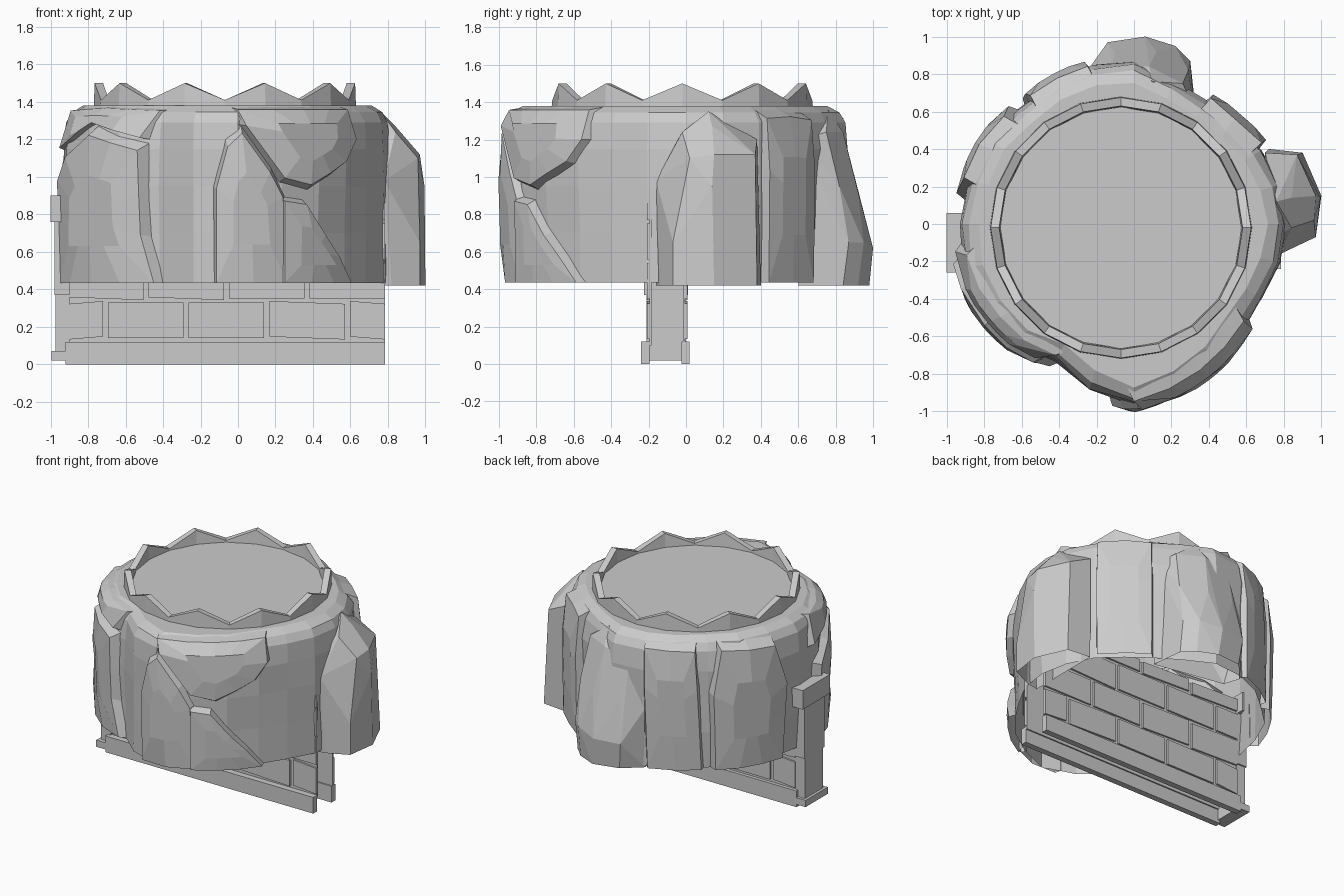
import bpy, bmesh, math, random
from mathutils import Vector

if "Cube" in bpy.data.objects:
    bpy.data.objects.remove(bpy.data.objects["Cube"])

random.seed(4)

# Body radius every 15 degrees (counter-clockwise from +x)
RAD = [.81, .80, .78, .75, .75, .78, .85, .86, .86, .86, .89, .90,
       .92, .93, .92, .89, .83, .91, .96, .90, .85, .80, .78, .80]
# Height and radius offset of each body ring
PROFILE = [(.435, .0), (.70, .005), (.95, .01), (1.15, .01), (1.29, -.005), (1.345, -.035), (1.38, -.095)]
CX, CY = -.07, -.02          # crown centre


def radius(deg, z):
    a = (deg % 360) / 15
    i = int(a)
    r = RAD[i % 24] * (1 - a + i) + RAD[(i + 1) % 24] * (a - i)
    for (z0, o0), (z1, o1) in zip(PROFILE, PROFILE[1:]):
        if z <= z1:
            t = max(0, (z - z0) / (z1 - z0))
            return r + o0 + (o1 - o0) * t
    return r + PROFILE[-1][1]


def polar(deg, z, lift=0.0):
    r = radius(deg, z) + lift
    a = math.radians(deg)
    return Vector((r * math.cos(a), r * math.sin(a), z))


def finish(name, bm, open_below=0):
    bmesh.ops.recalc_face_normals(bm, faces=bm.faces)
    # Rock pieces are hollow: drop the faces on the underside
    low = [f for f in bm.faces if all(v.co.z < open_below for v in f.verts)]
    bmesh.ops.delete(bm, geom=low, context='FACES')
    me = bpy.data.meshes.new(name)
    bm.to_mesh(me)
    bm.free()
    ob = bpy.data.objects.new(name, me)
    bpy.context.collection.objects.link(ob)
    return ob


def loft(name, rings, cap=False, cyclic=False, open_below=0):
    bm = bmesh.new()
    rows = [[bm.verts.new(p) for p in r] for r in rings]
    n = len(rows[0])
    pairs = list(zip(rows, rows[1:])) + ([(rows[-1], rows[0])] if cyclic else [])
    for a, b in pairs:
        for i in range(n):
            j = (i + 1) % n
            bm.faces.new((a[i], a[j], b[j], b[i]))
    if cap:
        bm.faces.new(rows[-1])
    return finish(name, bm, open_below)


def slab(name, poly, lift, rim=.9):
    """Raised rock plate lying on the body; poly holds (angle, height) corners."""
    pts = []
    for (a0, z0), (a1, z1) in zip(poly, poly[1:] + poly[:1]):
        n = max(1, math.ceil(abs(a1 - a0) / 15), math.ceil(abs(z1 - z0) / .4))
        pts += [(a0 + (a1 - a0) * k / n, z0 + (z1 - z0) * k / n) for k in range(n)]
    ca = sum(p[0] for p in pts) / len(pts)
    cz = sum(p[1] for p in pts) / len(pts)

    def ring(s, up):
        out = []
        for a, z in pts:
            zz = z if (z < .45 and s > .6) else cz + (z - cz) * s
            out.append(polar(ca + (a - ca) * s, zz, up))
        return out
    return loft(name, [ring(1, -.01), ring(rim, lift), ring(.45, lift + .005)], cap=True, open_below=.45)


def hull(name, pts):
    bm = bmesh.new()
    for p in pts:
        bm.verts.new(p)
    bmesh.ops.convex_hull(bm, input=bm.verts)
    bmesh.ops.dissolve_limit(bm, angle_limit=.08, verts=bm.verts, edges=bm.edges)
    return finish(name, bm, .45)


def boxes(name, spans):
    """One object made of boxes given as (x0, x1, y0, y1, z0, z1, tilt)."""
    bm = bmesh.new()
    for x0, x1, y0, y1, z0, z1, tilt in spans:
        made = bmesh.ops.create_cube(bm, size=1)['verts']
        for v in made:
            sx = v.co.x
            v.co = Vector(((x0 + x1) / 2 + sx * (x1 - x0),
                           (y0 + y1) / 2 + v.co.y * (y1 - y0),
                           (z0 + z1) / 2 + v.co.z * (z1 - z0) + sx * tilt))
    return finish(name, bm)


# Hollow rock body, open underneath
body = [[polar(15 * i, z, random.uniform(-.008, .008)) for i in range(24)] for z, o in PROFILE]
loft("rock_body", body, cap=True)

# Raised rock plates around the body
slab("front_left_plate", [(188, .435), (190, 1.0), (199, 1.14), (214, 1.27), (236, 1.18), (237, .68), (242, .435)], .05)
slab("front_left_overhang", [(186, 1.14), (199, 1.19), (214, 1.29), (236, 1.2), (242, 1.36), (215, 1.375), (188, 1.36)], .03)
slab("front_plate", [(262, .435), (262, .95), (266, 1.2), (271, 1.28), (281, 1.05), (286, .9), (288, .435)], .03)
slab("lower_front_plate", [(284, .435), (284, .9), (293, .88), (302, .70), (318, .435)], .045)
slab("front_right_overhang", [(267, 1.375), (270, 1.28), (284, .97), (295, .93), (314, 1.07), (321, 1.2), (321, 1.375)], .045)
slab("back_right_plate", [(31, .435), (31, 1.36), (46, 1.37), (60, 1.35), (60, .435)], .05)
slab("back_plate", [(107, .435), (105, 1.36), (130, 1.35), (133, .435)], .035)
slab("back_left_plate", [(136, .435), (135, 1.0), (139, 1.36), (166, 1.33), (172, 1.0), (170, .435)], .045)

# Boulders on the right and at the back
hull("right_boulder",
     [(x, y, z) for z in (.42, .65) for x, y in
      ((.97, -.07), (1, .15), (.90, .38), (.72, .40), (.72, -.16), (.82, -.14))] +
     [(.995, .14, .95), (.96, .02, 1.1), (.97, .15, 1.12), (.87, .37, 1.12), (.78, -.16, .98), (.84, -.02, 1.24),
      (.84, .14, 1.27), (.76, .12, 1.35), (.70, .38, 1.2), (.70, -.1, 1.1)])
hull("back_boulder",
     [(-.24, .82, .42), (-.12, .95, .43), (.08, .98, .42), (.22, .92, .42), (.30, .84, .42), (.33, .60, .42),
      (-.14, .97, .62), (.06, 1, .62), (.22, .95, .65), (.30, .87, .65),
      (-.24, .83, .85), (-.10, .91, .92), (.12, .92, .92), (.29, .82, .95),
      (-.12, .84, 1.18), (.08, .84, 1.24), (.26, .75, 1.24), (.32, .62, 1.2), (.1, .76, 1.36), (-.2, .7, .42)])


# Zigzag crown on top, ten peaks
def crown_ring(r, tops):
    out = []
    for i in range(20):
        a = math.radians(18 * i)
        z = (1.5, 1.41) if tops else (1.36, 1.36)
        out.append((CX + r * math.cos(a), CY + r * math.sin(a), z[i % 2]))
    return out


loft("zigzag_crown", [crown_ring(.64, False), crown_ring(.70, False),
                      crown_ring(.695, True), crown_ring(.65, True)], cyclic=True)

# Flat disc inside the crown
bm = bmesh.new()
bmesh.ops.create_circle(bm, cap_ends=True, segments=20, radius=.645)
disc = finish("top_disc", bm)
disc.location = (CX, CY, 1.4)

# Two-skinned brick wall, open at the right end
X0, X1 = -.90, .785
boxes("wall_skins", [(X0, X1, -.195, -.185, .1, .85, 0), (X0, X1, -.015, -.005, .1, .85, 0)])
boxes("wall_plinth", [(-.92, X1, -.24, -.195, .0, .12, 0), (-.92, X1, -.025, .02, .0, .12, 0)])

# Brick faces on both skins
bricks = []
for row in range(4):
    z = .14 + .21 * row
    x = -1.135 if row % 2 == 0 else -.92
    while x < X1:
        a, b = max(x + .012, X0), min(x + .415, X1)
        if b - a > .04:
            t = random.choice((0, 0, .015, -.015))
            for y0, y1 in ((-.208, -.19), (-.01, .008)):
                bricks.append((a, b, y0, y1, z, min(z + .19, .86), t))
        x += .43
boxes("wall_bricks", bricks)

# End post on the left with foot and cap
boxes("end_post", [(-.995, -.90, -.24, .02, .02, .07, 0), (-.975, -.90, -.21, .0, .07, .37, 0),
                   (-.98, -.90, -.225, .01, .37, .76, 0), (-1.0, -.90, -.26, .06, .76, .90, 0)])
